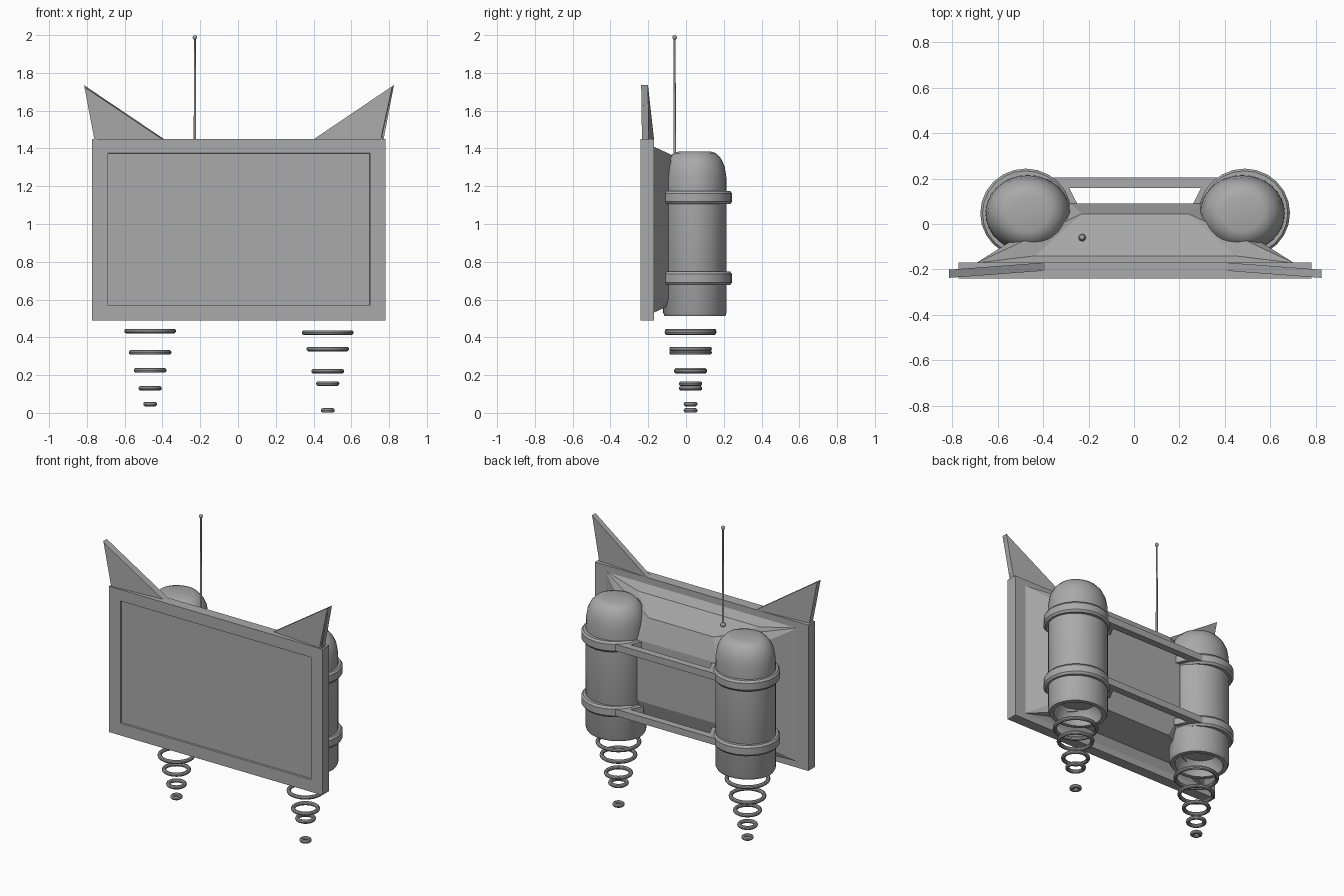
import bpy, bmesh
from math import sin, cos, pi, radians
from mathutils import Vector

cube = bpy.data.objects.get("Cube")
if cube:
    bpy.data.objects.remove(cube, do_unlink=True)

grey = bpy.data.materials.new("plain grey")
grey.use_nodes = True
COLOUR = (0.4, 0.4, 0.4, 1)
grey.diffuse_color = COLOUR
grey.node_tree.nodes["Principled BSDF"].inputs["Base Color"].default_value = COLOUR

MID = 0.005  # x of the symmetry plane


def finish(name, bm, smooth=None):
    bmesh.ops.recalc_face_normals(bm, faces=bm.faces[:])
    mesh = bpy.data.meshes.new(name)
    bm.to_mesh(mesh)
    bm.free()
    mesh.materials.append(grey)
    obj = bpy.data.objects.new(name, mesh)
    bpy.context.scene.collection.objects.link(obj)
    if smooth:
        bpy.ops.object.select_all(action='DESELECT')
        obj.select_set(True)
        bpy.context.view_layer.objects.active = obj
        bpy.ops.object.shade_smooth_by_angle(angle=radians(smooth))
    return obj


def lathe(name, profile, x, y, squash=1.0, segs=32, loop=False):
    """Spin (radius, z) points around a vertical axis; loop closes the profile."""
    bm = bmesh.new()
    rings = []
    for r, z in profile:
        rings.append([bm.verts.new((x + r * cos(2 * pi * i / segs),
                                    y + squash * r * sin(2 * pi * i / segs), z))
                      for i in range(segs)])
    if loop:
        rings.append(rings[0])
    for a, b in zip(rings, rings[1:]):
        for i in range(segs):
            j = (i + 1) % segs
            bm.faces.new((a[i], a[j], b[j], b[i]))
    bmesh.ops.remove_doubles(bm, verts=bm.verts[:], dist=1e-5)
    return finish(name, bm, 35)


def prism(points, place, depth):
    """Extrude a flat outline along the vector depth."""
    bm = bmesh.new()
    face = bm.faces.new([bm.verts.new(place(*p)) for p in points])
    new = bmesh.ops.extrude_face_region(bm, geom=[face])["geom"]
    bmesh.ops.translate(bm, vec=depth,
                        verts=[v for v in new if isinstance(v, bmesh.types.BMVert)])
    bmesh.ops.recalc_face_normals(bm, faces=bm.faces[:])
    return bm


def front_face(bm):
    return min(bm.faces, key=lambda f: f.normal.y)


# Screen panel with a shallow recessed display
LOW, HIGH, HALF = 0.49, 1.45, 0.777
bm = prism([(-HALF, LOW), (HALF, LOW), (HALF, HIGH), (-HALF, HIGH)],
           lambda x, z: (MID + x, -0.24, z), Vector((0, 0.07, 0)))
screen = front_face(bm)
bmesh.ops.inset_region(bm, faces=[screen], thickness=0.117)
for v in screen.verts:
    v.co.z = 0.57 if v.co.z < 1 else 1.375
bmesh.ops.inset_region(bm, faces=[screen], thickness=0.003, depth=-0.01)
finish("screen_panel", bm)

# Faceted housing behind the panel: (half width, y, half height) for each station
stations = [(0.70, -0.172, 0.44), (0.44, -0.14, 0.39), (0.235, 0.045, 0.34), (0.285, 0.09, 0.20)]
bm = bmesh.new()
grid = {(sx, sz): [bm.verts.new((MID + sx * w, y, 0.97 + sz * h)) for w, y, h in stations]
        for sx in (-1, 1) for sz in (-1, 1)}
for s in (-1, 1):
    left, right = grid[-1, s], grid[1, s]
    for i in range(3):
        bm.faces.new((left[i], right[i], right[i + 1], left[i + 1]))
    low, high = grid[s, -1], grid[s, 1]
    bm.faces.new((low[0], high[0], high[3], low[3]))
    for side in (low, high):
        bm.faces.new((side[0], side[1], side[2]))
        bm.faces.new((side[0], side[2], side[3]))
for k in (0, 3):
    bm.faces.new([grid[c][k] for c in ((-1, -1), (1, -1), (1, 1), (-1, 1))])
finish("back_housing", bm)

# Rounded pods with a hollow nozzle underneath
pod = [(0, 1.385), (0.09, 1.385), (0.125, 1.375), (0.155, 1.345), (0.175, 1.305),
       (0.185, 1.25), (0.187, 1.18), (0.187, 0.53), (0.178, 0.512), (0.15, 0.512),
       (0.14, 0.56), (0.11, 0.60), (0, 0.60)]
BANDS = {"upper": 1.14, "lower": 0.713}
for side, s in (("right", -1), ("left", 1)):
    lathe(side + "_pod", pod, MID + s * 0.472, 0.047, 0.9)
    for level, z in BANDS.items():
        band = [(0.15, z + 0.035), (0.19, z + 0.035), (0.2, z + 0.022),
                (0.2, z - 0.022), (0.19, z - 0.035), (0.15, z - 0.035)]
        lathe(f"{side}_{level}_band", band, MID + s * 0.482, 0.048, 0.98, 24, True)

# Straps joining the bands, flared at both ends
half = [(0.37, 0.205), (0.37, 0.08), (0.25, 0.08), (0.29, 0.158)]
outline = half + [(-x, y) for x, y in reversed(half)]
for level, z in BANDS.items():
    finish(level + "_strap", prism(outline, lambda x, y: (MID + x, y, z - 0.022),
                                   Vector((0, 0, 0.044))))

# Shrinking thrust rings beneath each pod
radii = [0.137, 0.113, 0.087, 0.062, 0.037]
heights = {-1: [0.433, 0.32, 0.225, 0.13, 0.047], 1: [0.425, 0.338, 0.22, 0.155, 0.013]}
TUBE = 0.0125
for side, s in (("right", -1), ("left", 1)):
    for n, (r, z) in enumerate(zip(radii, heights[s]), 1):
        tube = [(r - TUBE + TUBE * cos(k * pi / 5), z + TUBE * sin(k * pi / 5)) for k in range(10)]
        lathe(f"{side}_thrust_ring_{n}", tube, MID + s * 0.47, 0.024, 1, 32, True).data.shade_smooth()

# Ears: leaning triangles with a recessed front
for side, s in (("right", -1), ("left", 1)):
    bm = prism([(0.82, 1.735), (0.39, 1.445), (0.765, 1.445)],
               lambda x, z: (MID + s * x, -0.178 - 0.075 * (x - 0.39), z),
               Vector((0, 0.036, 0)))
    bmesh.ops.translate(bm, verts=bm.verts[:], vec=(0, -0.027, 0))
    bmesh.ops.inset_region(bm, faces=[front_face(bm)], thickness=0.019)
    bmesh.ops.inset_region(bm, faces=[front_face(bm)], thickness=0.002, depth=-0.012)
    finish(side + "_ear", bm)

# Antenna with a base knob and a tip ball
AX, AY = -0.228, -0.06
lathe("antenna_rod", [(0, 1.33), (0.007, 1.33), (0.005, 1.99), (0, 1.99)], AX, AY, 1, 12)
for name, r, z in (("antenna_tip", 0.012, 1.988), ("antenna_base", 0.016, 1.35)):
    ball = [(r * sin(k * pi / 8), z + r * cos(k * pi / 8)) for k in range(9)]
    lathe(name, ball, AX, AY, 1, 16)
